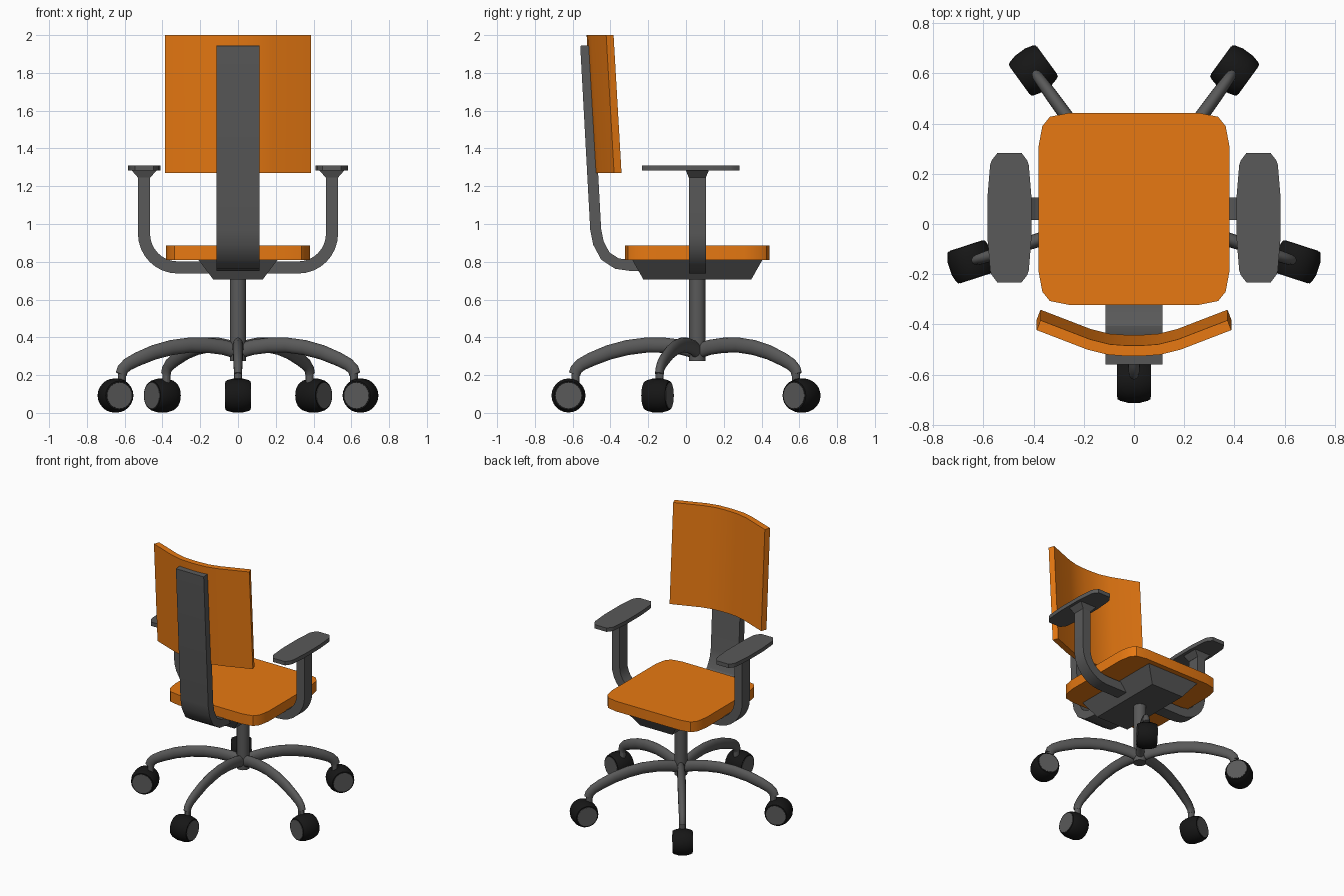
import bpy, bmesh, math
from mathutils import Vector, Matrix

if "Cube" in bpy.data.objects:
    bpy.data.objects.remove(bpy.data.objects["Cube"])

CY = 0.06  # y of the column axis


def material(name, color):
    m = bpy.data.materials.new(name)
    m.diffuse_color = (*color, 1)
    m.use_nodes = True
    m.node_tree.nodes["Principled BSDF"].inputs["Base Color"].default_value = m.diffuse_color
    return m


ORANGE = material("orange", (0.80, 0.19, 0.006))
DARK = material("dark_grey", (0.10, 0.10, 0.10))
BLACK = material("black", (0.008, 0.008, 0.008))


def loft(name, rings, mat, matrix=Matrix(), smooth=30):
    """Skin a list of equal-length closed rings and cap both ends."""
    bm = bmesh.new()
    vs = [[bm.verts.new(matrix @ Vector(p)) for p in r] for r in rings]
    n = len(vs[0])
    for a, b in zip(vs, vs[1:]):
        for i in range(n):
            j = (i + 1) % n
            bm.faces.new((a[i], a[j], b[j], b[i]))
    bm.faces.new(vs[0])
    bm.faces.new(vs[-1])
    bmesh.ops.recalc_face_normals(bm, faces=bm.faces)
    me = bpy.data.meshes.new(name)
    bm.to_mesh(me)
    bm.free()
    me.materials.append(mat)
    ob = bpy.data.objects.new(name, me)
    bpy.context.collection.objects.link(ob)
    bpy.context.view_layer.objects.active = ob
    ob.select_set(True)
    bpy.ops.object.shade_smooth_by_angle(angle=math.radians(smooth))
    ob.select_set(False)
    return ob


def sweep(path, section, scale=None):
    """Rings (u, side, v) of a section swept along a planar (u, v) path."""
    rings = []
    for i, p in enumerate(path):
        a, b = Vector(path[max(i - 1, 0)]), Vector(path[min(i + 1, len(path) - 1)])
        t = (b - a).normalized()
        k = scale[i] if scale else 1
        rings.append([(p[0] - t.y * s * k, w * k, p[1] + t.x * s * k) for s, w in section])
    return rings


def rect(s, w):
    return [(-s, -w), (s, -w), (s, w), (-s, w)]


def ellipse(a, b, n=16):
    return [(a * math.cos(2 * math.pi * i / n), b * math.sin(2 * math.pi * i / n)) for i in range(n)]


def mirrored(quarter, cx=0, cy=0):
    """Closed outline from the points of its +x +y quarter."""
    q = quarter
    pts = q + [(-x, y) for x, y in q[::-1]] + [(-x, -y) for x, y in q] + [(x, -y) for x, y in q[::-1]]
    return [(x + cx, y + cy) for x, y in pts]


def slab(outline, z0, z1):
    return [[(x, y, z) for x, y in outline] for z in (z0, z1)]


# Seat cushion with faceted round corners
seat = mirrored([(0.38, 0.25), (0.365, 0.33), (0.335, 0.367), (0.26, 0.382)], 0, CY)
loft("seat", slab(seat, 0.81, 0.885), ORANGE)

# Tapered housing under the seat
loft("seat_housing", [[(x, y + CY, z) for x, y in mirrored([q])]
                      for z, q in ((0.705, (0.13, 0.285)), (0.811, (0.21, 0.345)))], DARK)

# Curved backrest, leaning back
half = [(0.03, -0.505), (0.10, -0.50), (0.18, -0.48), (0.38, -0.403)]
path = [(-x, y) for x, y in half[::-1]] + half
rings = sweep(path, rect(0.021, 0.365))
lean = 0.042 / 0.73
loft("backrest", [[(u, v + lean * (0.365 - w), 1.635 + w) for u, w, v in r] for r in rings], ORANGE)

# J-shaped back support strip
path = [(-0.531, 1.945), (-0.478, 0.97), (-0.464, 0.90), (-0.427, 0.83),
        (-0.365, 0.79), (-0.29, 0.78), (-0.2, 0.78)]
loft("back_support", [[(w, u, v) for u, w, v in r] for r in sweep(path, rect(0.029, 0.113))], DARK)

# Armrests: bent bar, flared collar and pad
for side, s in (("left", -1), ("right", 1)):
    flip = Matrix.Diagonal((s, 1, 1, 1))
    path = [(0.12, 0.77)]
    path += [(0.32 + 0.178 * math.sin(a), 0.95 - 0.18 * math.cos(a))
             for a in [math.pi / 2 * i / 8 for i in range(9)]]
    path += [(0.498, 1.25)]
    loft("arm_bar_" + side, [[(u, w + CY, v) for u, w, v in r]
                             for r in sweep(path, rect(0.032, 0.045))], DARK, flip)
    loft("arm_collar_" + side, [[(x + 0.497, y + CY, z) for x, y in mirrored([q])]
                                for z, q in ((1.245, (0.032, 0.045)), (1.287, (0.069, 0.062)))],
         DARK, flip)
    pad = mirrored([(0.087, 0.09), (0.077, 0.21), (0.071, 0.228), (0.048, 0.258)], 0.496, 0.025)
    loft("arm_pad_" + side, slab(pad, 1.283, 1.311), DARK, flip)

# Central column
disc = [(x, y + CY) for x, y in ellipse(0.043, 0.043, 24)]
loft("column", slab(disc, 0.275, 0.71), DARK)

# Five arched legs, each with a stem and a caster wheel
leg_path = [(0.0, 0.325), (0.08, 0.347), (0.17, 0.358), (0.27, 0.359), (0.37, 0.346),
            (0.47, 0.32), (0.56, 0.284), (0.615, 0.256), (0.642, 0.23), (0.65, 0.205)]
leg_scale = [1, 1, 1, 1, 1, 0.97, 0.92, 0.85, 0.8, 0.78]
wheel_profile = [(-0.066, 0.076), (-0.055, 0.082), (-0.025, 0.09),
                 (0.025, 0.09), (0.055, 0.082), (0.066, 0.076)]
for k in range(5):
    m = Matrix.Translation((0, CY, 0)) @ Matrix.Rotation(math.radians(-90 + 72 * k), 4, 'Z')
    loft(f"base_leg_{k + 1}", sweep(leg_path, ellipse(0.04, 0.028), leg_scale), DARK, m, 50)
    stem = [(x + 0.645, y) for x, y in ellipse(0.022, 0.022, 12)]
    loft(f"caster_stem_{k + 1}", slab(stem, 0.12, 0.22), DARK, m)
    mw = m @ Matrix.Translation((0.682, 0, 0.092))
    loft(f"caster_wheel_{k + 1}", [[(x, w, z) for x, z in ellipse(r, r, 24)]
                                   for w, r in wheel_profile], BLACK, mw)
    for side, s in (("a", -1), ("b", 1)):
        loft(f"wheel_cap_{k + 1}{side}", [[(x, s * w, z) for x, z in ellipse(0.068, 0.068, 24)]
                                          for w in (0.06, 0.068)], DARK, mw)
